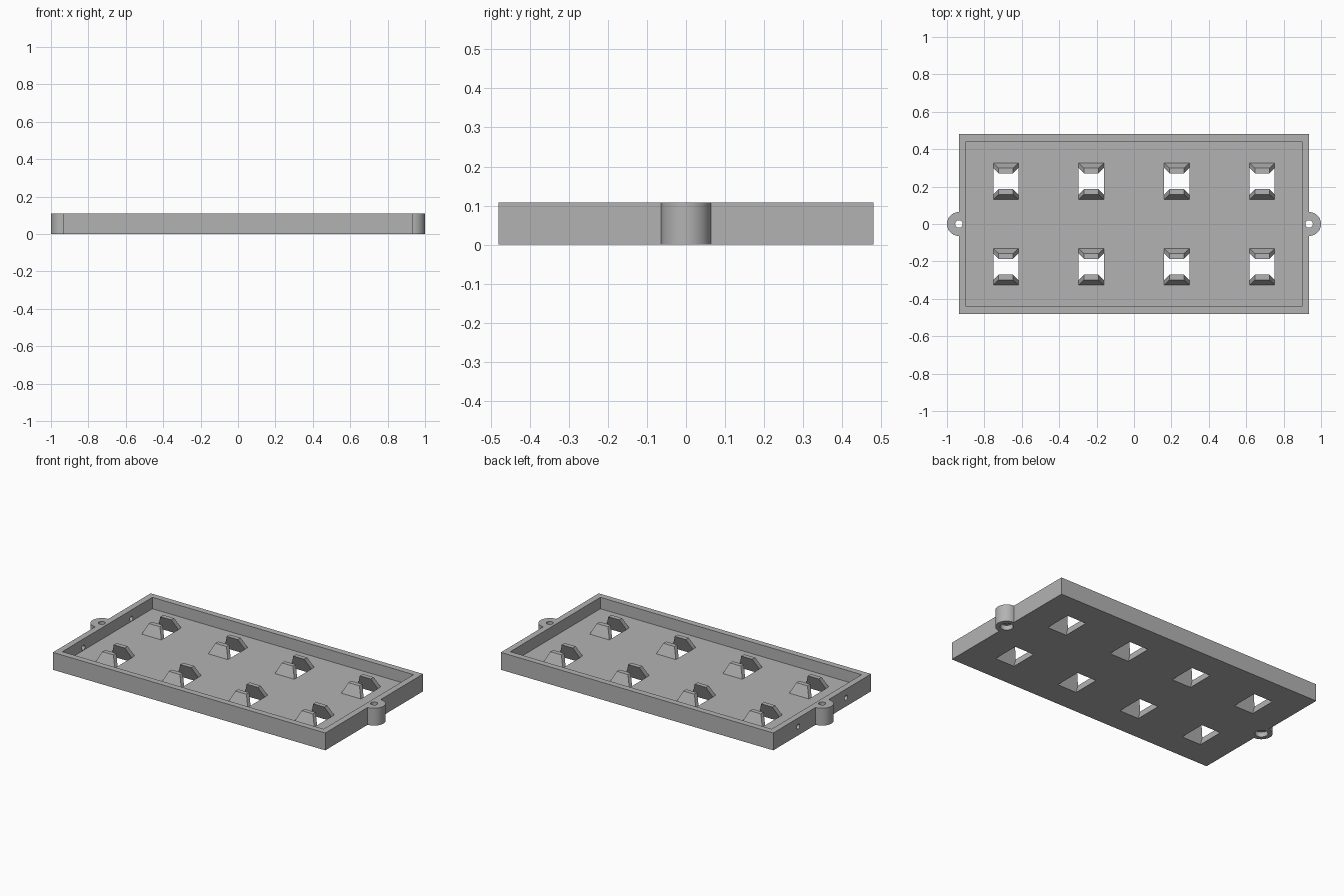
import bpy
import bmesh

cube = bpy.data.objects.get("Cube")
if cube:
    bpy.data.objects.remove(cube, do_unlink=True)

# Overall sizes
HALF_X, HALF_Y, HEIGHT = 0.936, 0.48, 0.108
WALL, FLOOR = 0.038, 0.037
EAR_R = 0.064
PITCH = 0.457
CLIP_TOP = 0.1
HOLE_HALF_X = 0.067

grey = bpy.data.materials.new("plain grey")
grey.use_nodes = True
COLOUR = (0.45, 0.45, 0.45, 1)
grey.diffuse_color = COLOUR
grey.node_tree.nodes["Principled BSDF"].inputs["Base Color"].default_value = COLOUR


def prism(name, bottom, top):
    """Solid between two four-cornered rings."""
    bm = bmesh.new()
    low = [bm.verts.new(p) for p in bottom]
    high = [bm.verts.new(p) for p in top]
    bm.faces.new(low)
    bm.faces.new(high)
    for i in range(4):
        j = (i + 1) % 4
        bm.faces.new((low[i], low[j], high[j], high[i]))
    bmesh.ops.recalc_face_normals(bm, faces=bm.faces)
    mesh = bpy.data.meshes.new(name)
    bm.to_mesh(mesh)
    bm.free()
    mesh.materials.append(grey)
    obj = bpy.data.objects.new(name, mesh)
    bpy.context.collection.objects.link(obj)
    return obj


def rect(x, y, hx, hy, z):
    return [(x - hx, y - hy, z), (x + hx, y - hy, z),
            (x + hx, y + hy, z), (x - hx, y + hy, z)]


def block(name, hx, hy, z0, z1):
    return prism(name, rect(0, 0, hx, hy, z0), rect(0, 0, hx, hy, z1))


def cylinder(name, loc, radius, depth, rot=(0, 0, 0)):
    bpy.ops.mesh.primitive_cylinder_add(vertices=48, radius=radius, depth=depth,
                                        location=loc, rotation=rot)
    obj = bpy.context.object
    obj.name = name
    obj.data.materials.append(grey)
    return obj


def combine(target, tool, operation):
    mod = target.modifiers.new("combine", "BOOLEAN")
    mod.operation, mod.object, mod.solver = operation, tool, "EXACT"
    bpy.context.view_layer.objects.active = target
    bpy.ops.object.modifier_apply(modifier=mod.name)
    bpy.data.objects.remove(tool, do_unlink=True)


# Tray body with a round mounting ear at each end
tray = block("tray", HALF_X, HALF_Y, 0, HEIGHT)
for side in (-1, 1):
    combine(tray, cylinder("ear", (side * HALF_X, 0, HEIGHT / 2), EAR_R, HEIGHT), "UNION")
combine(tray, block("cavity", HALF_X - WALL, HALF_Y - WALL, FLOOR, 1), "DIFFERENCE")

# Screw holes with a wider recess underneath
for side in (-1, 1):
    x = side * HALF_X
    combine(tray, cylinder("screw_hole", (x, 0, 0), 0.02, 1), "DIFFERENCE")
    combine(tray, cylinder("screw_recess", (x, 0, 0), 0.037, 0.06), "DIFFERENCE")

# Two cable holes through one end wall
for y in (-0.235, 0.235):
    combine(tray, cylinder("cable_hole", (-HALF_X, y, HEIGHT / 2), 0.015, 0.2,
                           (0, 1.5708, 0)), "DIFFERENCE")


# Inner clip face leans inward as it rises through the floor
def inner(z):
    return 0.07 - (z - FLOOR) * 0.444


# Openings, each with a pair of leaning tapered clips
for col in range(4):
    for row in (-1, 1):
        x, y = (col - 1.5) * PITCH, row * PITCH / 2
        low, high = -0.01, FLOOR + 0.01
        combine(tray, prism("opening", rect(x, y, HOLE_HALF_X, inner(low), low),
                            rect(x, y, HOLE_HALF_X, inner(high), high)), "DIFFERENCE")
        for side in (-1, 1):
            rings = [rect(x, y + side * (inner(z) + 0.014), half, 0.014, z)
                     for z, half in ((FLOOR, HOLE_HALF_X), (CLIP_TOP, 0.038))]
            prism("clip", *rings)

# Smooth the round ears and holes, keep the edges sharp
bpy.ops.object.select_all(action="DESELECT")
tray.select_set(True)
bpy.context.view_layer.objects.active = tray
bpy.ops.object.shade_smooth_by_angle(angle=0.5)
